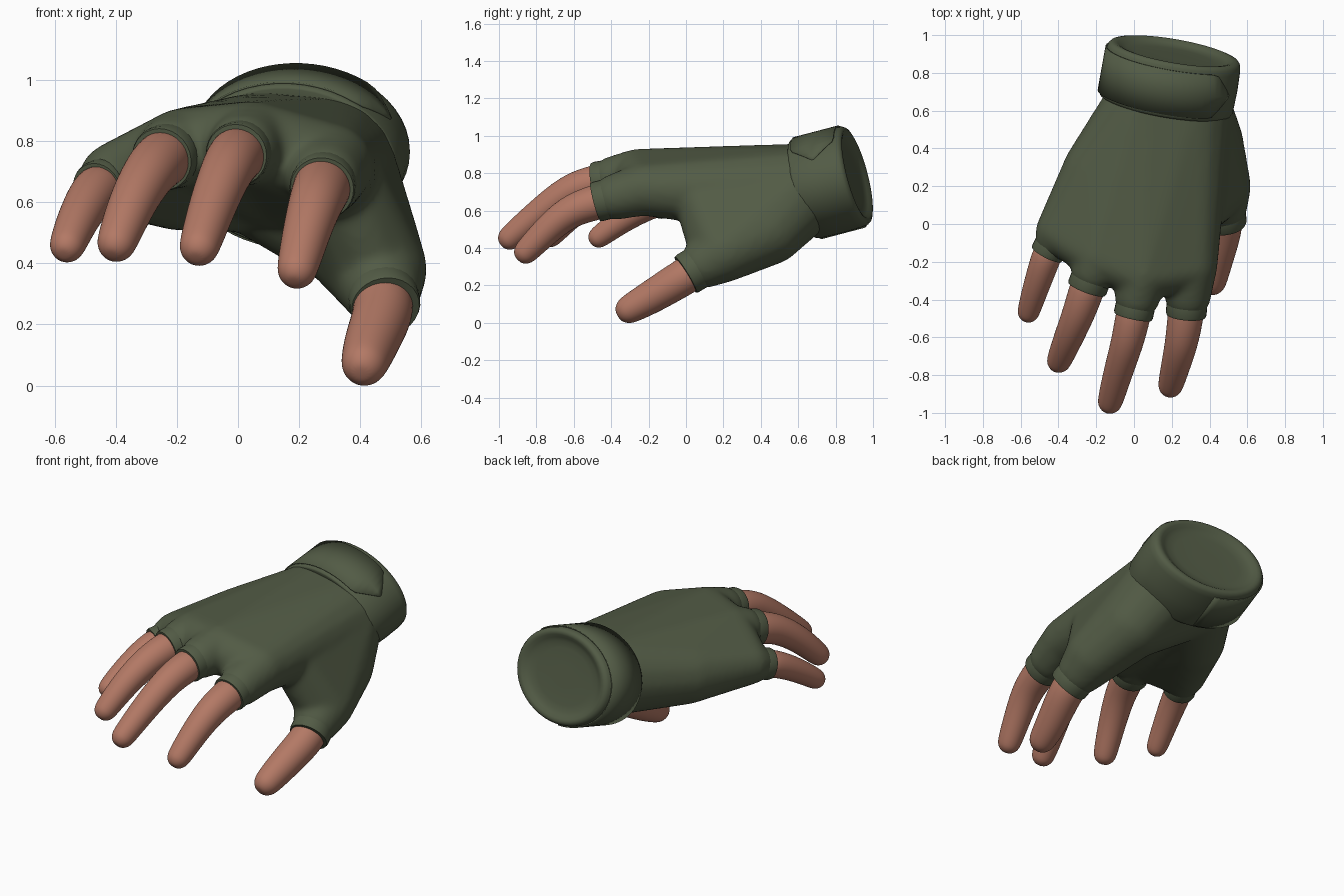
import bpy, bmesh, math
from mathutils import Vector

if "Cube" in bpy.data.objects:
    bpy.data.objects.remove(bpy.data.objects["Cube"])


def material(name, rgb):
    m = bpy.data.materials.new(name)
    m.use_nodes = True
    m.diffuse_color = (*rgb, 1)
    m.node_tree.nodes["Principled BSDF"].inputs["Base Color"].default_value = (*rgb, 1)
    return m


green = material("olive_fabric", (0.085, 0.105, 0.06))
skin = material("skin", (0.45, 0.19, 0.13))


def finish(name, bm, mat, angle=None):
    bmesh.ops.recalc_face_normals(bm, faces=bm.faces)
    mesh = bpy.data.meshes.new(name)
    bm.to_mesh(mesh)
    bm.free()
    mesh.materials.append(mat)
    obj = bpy.data.objects.new(name, mesh)
    bpy.context.collection.objects.link(obj)
    for p in mesh.polygons:
        p.use_smooth = True
    if angle:
        bpy.ops.object.select_all(action='DESELECT')
        obj.select_set(True)
        bpy.context.view_layer.objects.active = obj
        bpy.ops.object.shade_smooth_by_angle(angle=math.radians(angle))
    return obj


def loft(bm, rings):
    """Bridge equal rings of points and cap both ends."""
    rows = [[bm.verts.new(p) for p in ring] for ring in rings]
    n = len(rows[0])
    for a, b in zip(rows, rows[1:]):
        for i in range(n):
            j = (i + 1) % n
            bm.faces.new((a[i], a[j], b[j], b[i]))
    bm.faces.new(rows[0])
    bm.faces.new(rows[-1])


def tube(points, radii, sides):
    """Round rings along a path."""
    rings = []
    for i, (p, r) in enumerate(zip(points, radii)):
        t = points[min(i + 1, len(points) - 1)] - points[max(i - 1, 0)]
        q = t.to_track_quat('Z', 'Y')
        rings.append([p + q @ Vector((r * math.cos(a), r * math.sin(a), 0))
                      for a in (2 * math.pi * k / sides for k in range(sides))])
    return rings


def hull(bm, balls):
    """Convex skin around several balls (x, y, z, radius)."""
    verts = []
    count = 160
    for x, y, z, r in balls:
        for i in range(count):
            h = 1 - 2 * (i + 0.5) / count
            s, a = math.sqrt(1 - h * h), i * 2.39996
            verts.append(bm.verts.new((x + r * s * math.cos(a),
                                       y + r * s * math.sin(a), z + r * h)))
    bmesh.ops.convex_hull(bm, input=verts, use_existing_faces=False)
    loose = [v for v in bm.verts if not v.link_faces]
    bmesh.ops.delete(bm, geom=loose, context='VERTS')


# Balls that shape the hand: wrist, heel, knuckles, thumb mound
wrist_l = (0.06, 0.60, 0.73, 0.23)
wrist_r = (0.28, 0.60, 0.70, 0.24)
heel = (-0.195, 0.28, 0.69, 0.184)
index_k = (0.30, -0.22, 0.715, 0.143)
middle_k = (0.045, -0.26, 0.793, 0.138)
ring_k = (-0.185, -0.17, 0.778, 0.13)
little_k = (-0.40, -0.04, 0.675, 0.122)
thumb_root = (0.38, 0.44, 0.505, 0.198)
thumb_k = (0.455, 0.20, 0.38, 0.165)
web = (0.42, 0.10, 0.47, 0.11)
index_bone = (0.32, 0.07, 0.70, 0.145)

# name, knuckle, sleeve end, hem radius, finger path (x, y, z, radius)
fingers = [
    ("index", index_k, (0.275, -0.485, 0.645), 0.108,
     [(0.272, -0.50, 0.64, 0.098), (0.252, -0.63, 0.595, 0.09),
      (0.222, -0.745, 0.495, 0.08), (0.195, -0.85, 0.386, 0.07)]),
    ("middle", middle_k, (-0.005, -0.49, 0.755), 0.105,
     [(-0.012, -0.52, 0.745, 0.095), (-0.037, -0.635, 0.705, 0.088),
      (-0.083, -0.78, 0.592, 0.08), (-0.125, -0.935, 0.46, 0.07)]),
    ("ring", ring_k, (-0.25, -0.345, 0.74), 0.107,
     [(-0.255, -0.36, 0.735, 0.096), (-0.293, -0.475, 0.695, 0.089),
      (-0.348, -0.605, 0.597, 0.08), (-0.395, -0.72, 0.473, 0.069)]),
    ("little", little_k, (-0.462, -0.16, 0.642), 0.091,
     [(-0.467, -0.18, 0.638, 0.081), (-0.497, -0.27, 0.593, 0.076),
      (-0.53, -0.37, 0.53, 0.069), (-0.557, -0.46, 0.463, 0.062)]),
    ("thumb", thumb_k, (0.483, -0.002, 0.257), 0.116,
     [(0.478, -0.01, 0.245, 0.102), (0.455, -0.11, 0.185, 0.097),
      (0.433, -0.20, 0.13, 0.091), (0.415, -0.295, 0.077, 0.081)]),
]

# Glove body: overlapping hulls fused into one smooth skin
body = bmesh.new()
for group in [(wrist_l, heel, little_k, ring_k),
              (wrist_l, wrist_r, ring_k, middle_k),
              (wrist_l, wrist_r, middle_k, index_k),
              (wrist_l, wrist_r, thumb_root),
              (wrist_r, thumb_root, thumb_k, web, index_bone)]:
    hull(body, group)

for name, knuckle, end, hem_r, path in fingers:
    k, e = Vector(knuckle[:3]), Vector(end)
    d = (e - k).normalized()
    # Sleeve root, part of the body
    hull(body, [knuckle, (*(e - d * hem_r), hem_r * 1.14)])
    # Crisp sleeve hem
    bm = bmesh.new()
    loft(bm, tube([e - d * 0.13, e - d * 0.07, e - d * 0.012, e],
                  [hem_r * 0.9, hem_r, hem_r, hem_r * 0.96], 28))
    finish(name + "_sleeve_hem", bm, green, 50)
    # Bare finger with a rounded tip
    pts = [k.lerp(e, 0.6)] + [Vector(p[:3]) for p in path]
    radii = [path[0][3]] + [p[3] for p in path]
    out = (pts[-1] - pts[-2]).normalized()
    tip, r = pts[-1], radii[-1]
    for along, wide in ((0.5, 0.88), (0.85, 0.6), (1.0, 0.28)):
        pts.append(tip + out * r * along)
        radii.append(r * wide)
    bm = bmesh.new()
    loft(bm, tube(pts, radii, 14))
    digit = finish(name + "_finger", bm, skin)
    digit.modifiers.new("Round", 'SUBSURF').levels = 2
    digit.modifiers["Round"].render_levels = 2

glove = finish("glove_body", body, green)
fuse = glove.modifiers.new("Fuse", 'REMESH')
fuse.mode = 'VOXEL'
fuse.voxel_size = 0.016
fuse.use_smooth_shade = True
soften = glove.modifiers.new("Soften", 'SMOOTH')
soften.factor = 0.5
soften.iterations = 13

# Wrist cuff: an oval swept along a tilted axis
axis = Vector((0.17, 0.95, 0.25)).normalized()
side = (Vector((1, 0, 0)) - axis * axis.x).normalized()
up = side.cross(axis)
origin = Vector((0.165, 0.63, 0.715))


def cuff_point(along, scale, a):
    return (origin + axis * along + side * 0.36 * scale * math.cos(a)
            + up * 0.277 * scale * math.sin(a))


profile = [(0.012, 0.80), (0.0, 0.95), (0.004, 0.98), (0.02, 1.0), (0.14, 1.01),
           (0.25, 1.0), (0.28, 0.985), (0.295, 0.95), (0.30, 0.90), (0.296, 0.85),
           (0.284, 0.79), (0.274, 0.71), (0.27, 0.58), (0.27, 0.2)]
bm = bmesh.new()
loft(bm, [[cuff_point(t, s, 2 * math.pi * i / 48) for i in range(48)]
          for t, s in profile])
finish("wrist_cuff", bm, green, 50)

# Closing strap with a pointed end
bm = bmesh.new()
previous = None
for i in range(41):
    a = math.radians(30 + 6 * i)
    half = 0.122 * min(1, 0.06 + i / 3.5)
    column = [bm.verts.new(cuff_point(0.142 + half * f, 1.008, a)) for f in (-1, 0, 1)]
    if previous:
        for j in range(2):
            bm.faces.new((previous[j], column[j], column[j + 1], previous[j + 1]))
    previous = column
strap = finish("closing_strap", bm, green, 40)
thick = strap.modifiers.new("Thickness", 'SOLIDIFY')
thick.thickness = 0.007
thick.offset = 0
